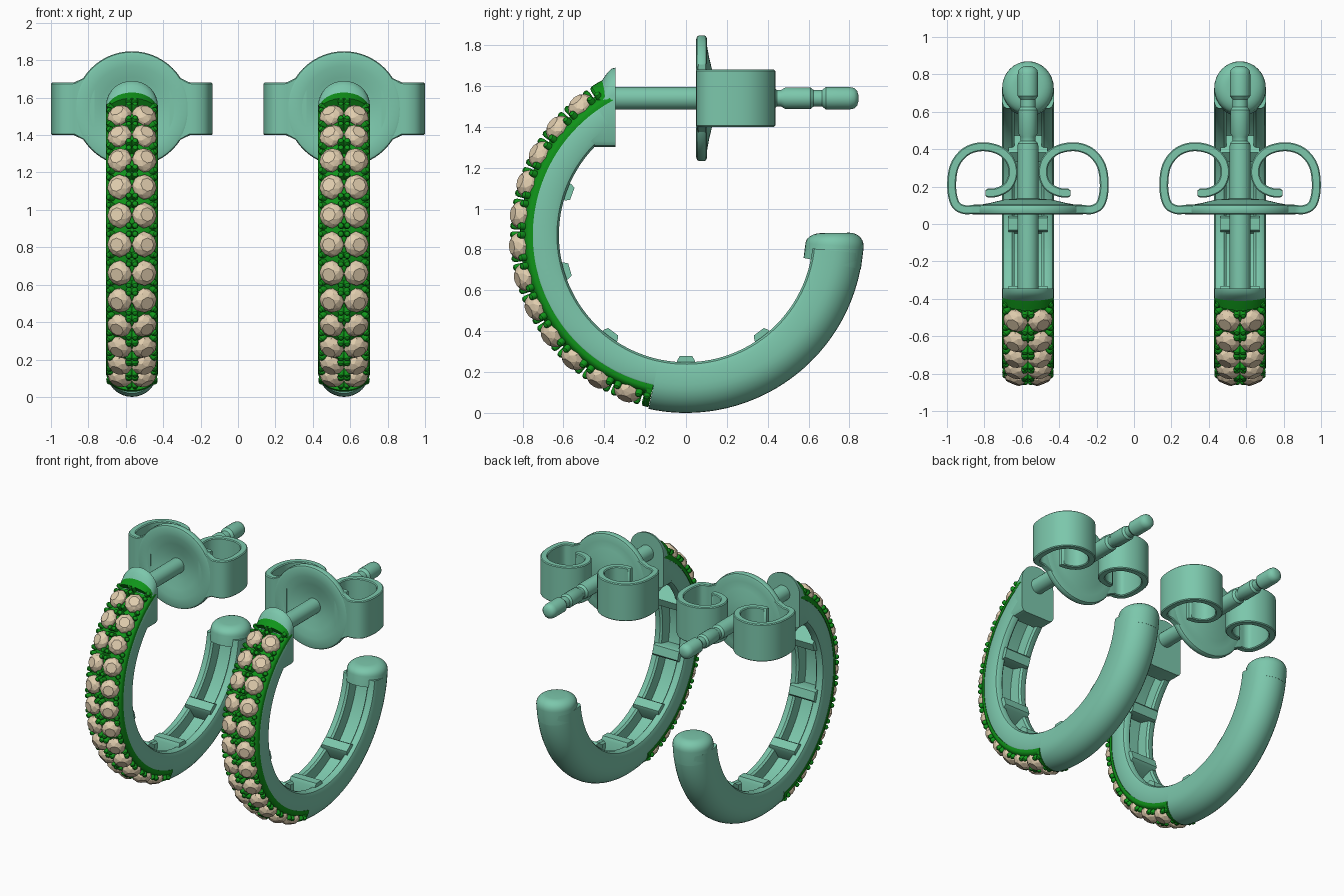
import bpy, bmesh
from math import sin, cos, pi, radians, sqrt
from mathutils import Vector, Matrix

if "Cube" in bpy.data.objects:
    bpy.data.objects.remove(bpy.data.objects["Cube"])

CX, CZ, POST_Z = 0.567, 0.87, 1.54      # earring offset, hoop centre height, post height


def material(name, rgb):
    m = bpy.data.materials.new(name)
    m.diffuse_color = (*rgb, 1)
    m.use_nodes = True
    m.node_tree.nodes["Principled BSDF"].inputs["Base Color"].default_value = m.diffuse_color
    return m


METAL = material("metal", (0.2, 0.57, 0.41))
GREEN = material("setting", (0.005, 0.3, 0.01))
STONE = material("stone", (0.76, 0.62, 0.43))


def finish(bm, name, mat, smooth=True):
    """Make the part for the left earring and a linked copy for the right one."""
    bmesh.ops.recalc_face_normals(bm, faces=bm.faces)
    me = bpy.data.meshes.new(name)
    bm.to_mesh(me)
    bm.free()
    me.materials.append(mat)
    if smooth:
        me.shade_smooth()
        me.set_sharp_from_angle(angle=radians(35))
    for side, x in (("left", -CX), ("right", CX)):
        ob = bpy.data.objects.new(f"{name}_{side}", me)
        ob.location.x = x
        bpy.context.collection.objects.link(ob)


def loft(bm, sections):
    rings = [[bm.verts.new(p) for p in s] for s in sections]
    n = len(rings[0])
    for a, b in zip(rings, rings[1:]):
        for i in range(n):
            bm.faces.new((a[i], a[(i + 1) % n], b[(i + 1) % n], b[i]))
    bm.faces.new(rings[0])
    bm.faces.new(rings[-1])


def lathe(bm, profile, n, mat):
    loft(bm, [[mat @ Vector((r * cos(2 * pi * i / n), r * sin(2 * pi * i / n), h))
               for i in range(n)] for r, h in profile])


def at(deg, x, r):
    """Point on the hoop: angle in the yz plane, side offset, radius."""
    return Vector((x, r * cos(radians(deg)), CZ + r * sin(radians(deg))))


def sweep(bm, section, a0, a1, step=2.5):
    n = max(1, round((a1 - a0) / step))
    loft(bm, [[at(a0 + (a1 - a0) * k / n, x, r) for x, r in section] for k in range(n + 1)])


def frame(deg, x, r, tilt):
    """Matrix whose z axis points out of the hoop, leaning sideways by tilt."""
    er, ex, t = Vector((0, cos(radians(deg)), sin(radians(deg)))), Vector((1, 0, 0)), radians(tilt)
    az, ax = er * cos(t) + ex * sin(t), ex * cos(t) - er * sin(t)
    m = Matrix((ax, az.cross(ax), az)).transposed().to_4x4()
    m.translation = at(deg, x, r)
    return m


def dome(w, base, top, n=16):
    return [(w * cos(pi * i / n), base + (top - base) * sin(pi * i / n)) for i in range(n + 1)]


# hoop: U-shaped section with an inner channel, lower where the stones sit
channel = [(-0.138, 0.655), (-0.13, 0.632), (-0.115, 0.622), (-0.085, 0.622), (-0.072, 0.635), (-0.072, 0.72),
           (0.072, 0.72), (0.072, 0.635), (0.085, 0.622), (0.115, 0.622), (0.13, 0.632), (0.138, 0.655)]
bm = bmesh.new()
sweep(bm, dome(0.138, 0.73, 0.87) + channel, 257.8, 354)
sweep(bm, dome(0.138, 0.745, 0.775) + channel, 125, 257.8)
finish(bm, "hoop", METAL)

# rounded solid tip of the hoop
bm = bmesh.new()
tip = []
for d, s in ((-11, 1), (-4, 1), (-2.8, 0.985), (-1.6, 0.94), (-0.6, 0.86), (0.2, 0.75), (0.7, 0.62), (0.85, 0.5)):
    tip.append([at(d, 0.138 * s * cos(pi * i / 16), 0.729 + 0.143 * s * sin(pi * i / 16)) for i in range(32)])
loft(bm, tip)
finish(bm, "hoop_tip", METAL)

# rungs across the inner channel
bm = bmesh.new()
for a in (160, 196.5, 233, 270, 307):
    loft(bm, [[at(a + d * k, x, r) for d, r in
               ((-4, 0.73), (-4, 0.615), (-3, 0.593), (3, 0.593), (4, 0.615), (4, 0.73))
               for k in (1,)] for x in (-0.105, 0.105)])
finish(bm, "channel_rungs", METAL)

# arched block joining hoop and post
bm = bmesh.new()
block = []
for y, top in ((-0.345, 1.69), (-0.365, 1.685), (-0.385, 1.665), (-0.42, 1.615), (-0.475, 1.45)):
    block.append([(x, y, z) for x, z in dome(0.138, top - 0.13, top) +
                  [(-0.138, 1.33), (-0.125, 1.308), (-0.105, 1.302), (0.105, 1.302), (0.125, 1.308), (0.138, 1.33)]])
loft(bm, block)
finish(bm, "post_block", METAL)

# ear post with two grooves
along_y = Matrix.Translation((0, 0, POST_Z)) @ Matrix.Rotation(-pi / 2, 4, 'X')
bm = bmesh.new()
lathe(bm, [(0.056, -0.37), (0.056, 0.41), (0.054, 0.43), (0.04, 0.445), (0.04, 0.465), (0.052, 0.485), (0.052, 0.61),
           (0.04, 0.625), (0.04, 0.665), (0.055, 0.685), (0.055, 0.80), (0.05, 0.823), (0.036, 0.838), (0.015, 0.844)],
      28, along_y)
finish(bm, "ear_post", METAL)

# dished round plate of the butterfly back
bm = bmesh.new()
lathe(bm, [(0.04, 0.092), (0.1, 0.085), (0.17, 0.066), (0.23, 0.053), (0.29, 0.05), (0.303, 0.055), (0.308, 0.066),
           (0.308, 0.088), (0.303, 0.098), (0.29, 0.103), (0.25, 0.104), (0.2, 0.113), (0.13, 0.13), (0.04, 0.137)],
      56, along_y)
finish(bm, "clutch_plate", METAL)

# curled wings of the butterfly back
ctrl = [Vector(p) for p in ((0.12, 0.078), (0.2, 0.078), (0.28, 0.078), (0.345, 0.078), (0.39, 0.11), (0.408, 0.2),
                            (0.393, 0.31), (0.335, 0.385), (0.25, 0.413), (0.155, 0.395), (0.096, 0.34), (0.08, 0.27),
                            (0.105, 0.205), (0.165, 0.17), (0.228, 0.165), (0.29, 0.165))]
path = []
for p0, p1, p2, p3 in zip(ctrl, ctrl[1:], ctrl[2:], ctrl[3:]):     # smooth curve through the points
    for k in range(5):
        t = k / 5
        path.append(0.5 * (2 * p1 + (p2 - p0) * t + (2 * p0 - 5 * p1 + 4 * p2 - p3) * t * t
                           + (3 * p1 - p0 - 3 * p2 + p3) * t ** 3))
path.append(ctrl[-2])
bm = bmesh.new()
for side in (-1, 1):
    strip = []
    for i, p in enumerate(path):
        tan = (path[min(i + 1, len(path) - 1)] - path[max(i - 1, 0)]).normalized()
        nrm = Vector((-tan.y, tan.x))
        half = 0.14 + (max(0, 0.31 - p.x) * 0.5 if i < 12 else 0)
        w = 0.024 if i < len(path) - 1 else 0.014
        strip.append([(side * (p.x + nrm.x * o * w), p.y + nrm.y * o * w, POST_Z + h)
                      for o, h in ((-1, -half + 0.006), (-0.75, -half), (0.75, -half), (1, -half + 0.006),
                                   (1, half - 0.006), (0.75, half), (-0.75, half), (-1, half - 0.006))])
    loft(bm, strip)
finish(bm, "clutch_wings", METAL)

# coloured bed for the stones, with a raised lip at each end
bm = bmesh.new()
bed = [(-0.139, 0.75), (0.139, 0.75)]
sweep(bm, dome(0.139, 0.765, 0.812) + bed, 119, 257.6)
sweep(bm, dome(0.136, 0.77, 0.862) + bed, 118.5, 122.5)
sweep(bm, dome(0.136, 0.77, 0.862) + bed, 255.6, 257.7)
finish(bm, "stone_bed", GREEN)

# two rows of faceted stones
STEP, COUNT, FIRST = 10.93, 12, 129.2
bm = bmesh.new()
for k in range(COUNT):
    for side in (-1, 1):
        m = frame(FIRST + k * STEP, side * 0.066, 0.816, side * 22)
        pts = [bm.verts.new(m @ Vector((r * cos((i + off) * pi / 4), r * sin((i + off) * pi / 4), h)))
               for r, h, off in ((0.02, -0.05, 0), (0.069, -0.008, 0), (0.069, 0.006, 0),
                                 (0.058, 0.025, 0.5), (0.037, 0.042, 0)) for i in range(8)]
        bmesh.ops.convex_hull(bm, input=pts)
finish(bm, "stones", STONE, smooth=False)

# round-topped prongs in pairs at every gap
bm = bmesh.new()
for k in range(COUNT + 1):
    for d in (-1.5, 1.5):
        for side in (-1, 1):
            for x, r, tilt in ((0.017, 0.852, 4), (0.124, 0.815, 38)):
                lathe(bm, [(0.018, -0.06), (0.018, -0.008), (0.014, 0.004), (0.006, 0.009)], 10,
                      frame(FIRST + (k - 0.5) * STEP + d, side * x, r, side * tilt))
finish(bm, "prongs", GREEN)
